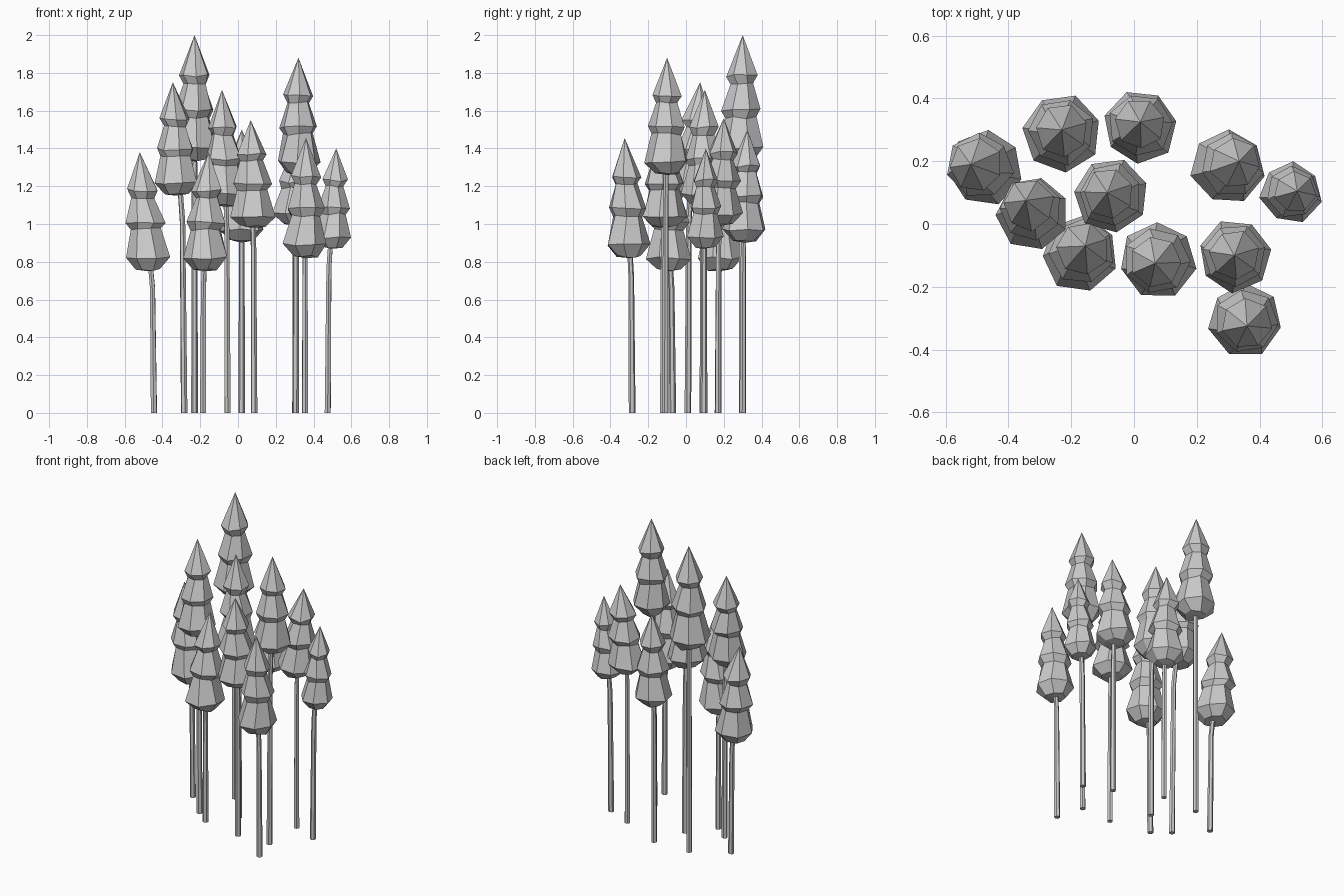
import bpy, bmesh, math, random
from mathutils import Vector

if "Cube" in bpy.data.objects:
    bpy.data.objects.remove(bpy.data.objects["Cube"])

random.seed(4)

# base x,y | lower crown x,y | apex x,y | crown bottom z, apex z | crown radius
TREES = [
    (-.445, .17, -.475, .18, -.52, .19, .75, 1.38, .122),
    (-.23, .295, -.23, .29, -.23, .30, 1.33, 2.00, .122),
    (.02, .30, .02, .31, .02, .325, .90, 1.50, .117),
    (.305, .17, .30, .18, .335, .20, .99, 1.56, .118),
    (.475, .095, .50, .10, .52, .105, .87, 1.40, .098),
    (-.285, .01, -.32, .03, -.345, .075, 1.15, 1.75, .118),
    (-.055, .09, -.07, .09, -.085, .10, 1.09, 1.71, .118),
    (-.185, -.07, -.175, -.095, -.155, -.07, .75, 1.38, .120),
    (.085, -.12, .075, -.115, .067, -.125, .98, 1.55, .122),
    (.305, -.11, .32, -.10, .32, -.10, 1.26, 1.88, .117),
    (.355, -.285, .355, -.305, .36, -.325, .82, 1.455, .118),
]

# three-tier crown: height fraction, radius fraction
CROWN = [(.015, .55), (.11, 1.0), (.35, .68), (.41, .86),
         (.62, .50), (.68, .69)]


def skin(name, rings, bottom=None, tip=None):
    """Join rings of points into a closed, flat-shaded mesh."""
    bm = bmesh.new()
    vs = [[bm.verts.new(p) for p in r] for r in rings]
    n = len(vs[0])
    for a, b in zip(vs, vs[1:]):
        for i in range(n):
            j = (i + 1) % n
            bm.faces.new((a[i], a[j], b[j], b[i]))
    for ring, p in ((vs[0], bottom), (vs[-1], tip)):
        if p is None:
            bm.faces.new(ring)
        else:
            v = bm.verts.new(p)
            for i in range(n):
                bm.faces.new((ring[i], ring[(i + 1) % n], v))
    bmesh.ops.recalc_face_normals(bm, faces=bm.faces)
    me = bpy.data.meshes.new(name)
    bm.to_mesh(me)
    bm.free()
    ob = bpy.data.objects.new(name, me)
    bpy.context.collection.objects.link(ob)


def ring(c, r, n, turn, jitter=0.0):
    pts = []
    for i in range(n):
        a = turn + math.tau * i / n
        k = r * (1 + random.uniform(-jitter, jitter))
        pts.append(Vector((c.x + k * math.cos(a), c.y + k * math.sin(a),
                           c.z + random.uniform(-.08, .08) * jitter * 2)))
    return pts


for k, (bx, by, cx, cy, ax, ay, z0, z1, rad) in enumerate(TREES, 1):
    base, low, apex = Vector((bx, by, 0)), Vector((cx, cy, z0)), Vector((ax, ay, z1))
    turn = random.uniform(0, math.tau)

    # slender trunk, bending slightly just below the crown
    top = low.lerp(apex, .08)
    foot = base.lerp(low, .25)
    path = [(base, .018), (Vector((foot.x, foot.y, z0 * .88)), .015),
            (base.lerp(top, .6).xy.to_3d() + Vector((0, 0, top.z)), .014)]
    skin(f"trunk_{k}", [ring(c, r, 6, turn) for c, r in path])

    # faceted three-tier crown
    rings = [ring(low.lerp(apex, max(0, t - .1) / .9).xy.to_3d()
                  + Vector((0, 0, z0 + (z1 - z0) * t)),
                  rad * r, 7, turn + random.uniform(-.12, .12), .05)
             for t, r in CROWN]
    skin(f"crown_{k}", rings, Vector((cx, cy, z0)), apex)
